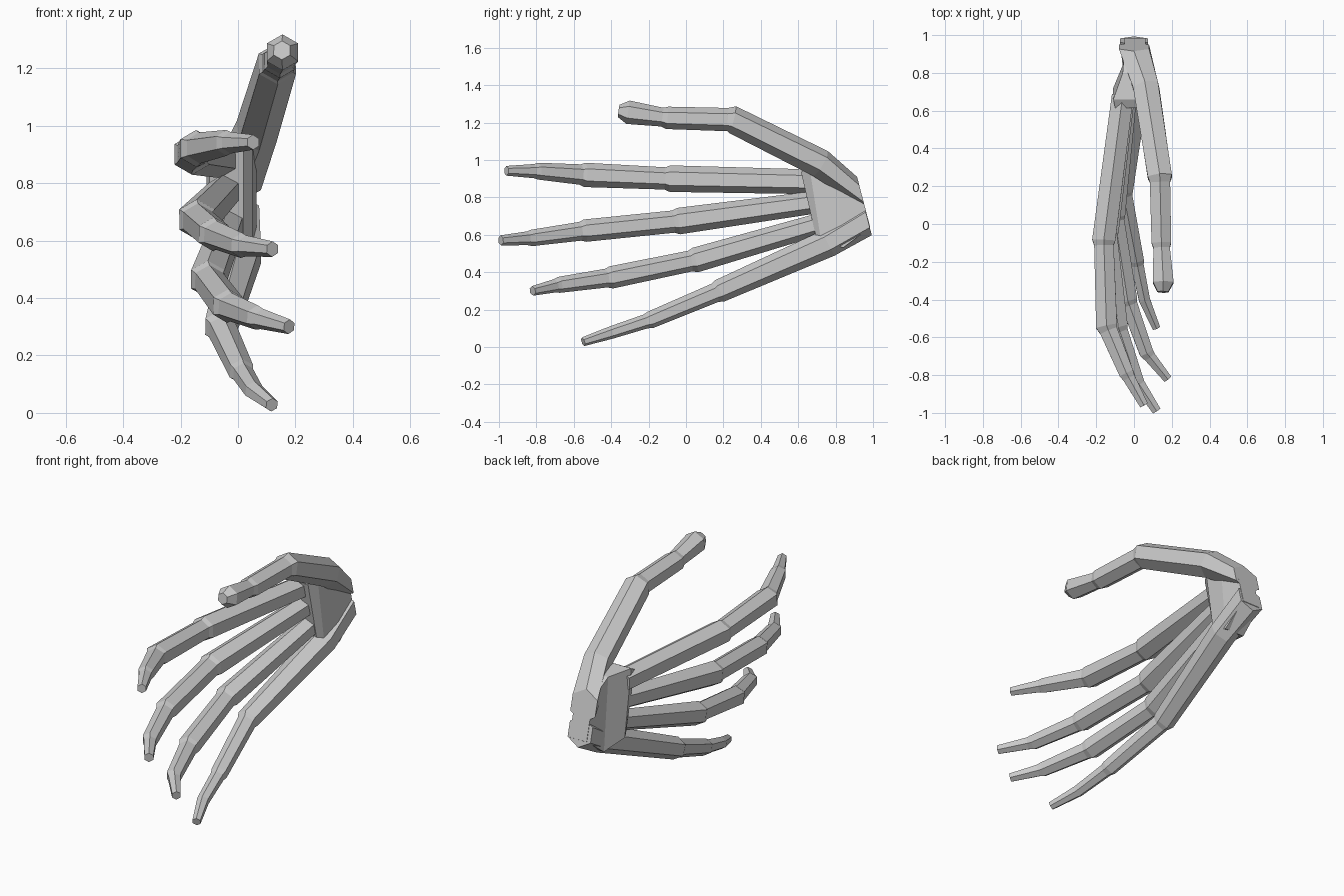
import bpy, bmesh, math
from mathutils import Vector

if "Cube" in bpy.data.objects:
    bpy.data.objects.remove(bpy.data.objects["Cube"])


def loft(name, rings):
    """Skin a series of equal-sized rings and cap both ends."""
    bm = bmesh.new()
    loops = [[bm.verts.new(p) for p in ring] for ring in rings]
    n = len(loops[0])
    for a, b in zip(loops, loops[1:]):
        for i in range(n):
            j = (i + 1) % n
            bm.faces.new((a[i], a[j], b[j], b[i]))
    bm.faces.new(loops[0][::-1])
    bm.faces.new(loops[-1])
    bmesh.ops.recalc_face_normals(bm, faces=bm.faces)
    mesh = bpy.data.meshes.new(name)
    bm.to_mesh(mesh)
    bm.free()
    obj = bpy.data.objects.new(name, mesh)
    bpy.context.collection.objects.link(obj)
    return obj


def bone_chain(name, points, joints, start_dir=None):
    """Six-sided tube; every index in joints is a knuckle followed by a narrower neck."""
    path = []
    for i, (x, y, z, r) in enumerate(points):
        p = Vector((x, y, z))
        path.append((p, r))
        if i in joints:
            step = (Vector(points[i + 1][:3]) - p).normalized()
            path.append((p + step * 0.028, r * 0.84))
    rings = []
    for i, (p, r) in enumerate(path):
        before = path[max(i - 1, 0)][0]
        after = path[min(i + 1, len(path) - 1)][0]
        into = (p - before).normalized()
        out = (after - p).normalized()
        d = (into + out).normalized()
        if i == 0 and start_dir:
            d = Vector(start_dir).normalized()
        side = Vector((0, 0, 1)).cross(d).normalized()
        up = d.cross(side)
        rings.append([p + r * (math.cos(math.radians(60 * k)) * up
                               + math.sin(math.radians(60 * k)) * side)
                      for k in range(6)])
    return loft(name, rings)


# Four-boned fingers: base, knuckle, middle joint, end joint, tip
fingers = {
    "index_finger": [(-.06, .68, .883, .066), (-.16, -.085, .90, .071),
                     (-.145, -.54, .92, .065), (-.04, -.79, .94, .045),
                     (.053, -.96, .942, .026)],
    "middle_finger": [(-.045, .70, .775, .06), (-.143, -.04, .673, .071),
                      (-.085, -.54, .622, .06), (.012, -.825, .583, .044),
                      (.12, -.99, .57, .027)],
    "ring_finger": [(-.03, .73, .662, .058), (-.105, .05, .465, .067),
                    (-.035, -.40, .372, .06), (.065, -.68, .332, .043),
                    (.178, -.82, .30, .026)],
}
for name, pts in fingers.items():
    bone_chain(name, pts, (1, 2, 3))

# Outer digits run right back to the wrist and form its two lobes
wrist_dir = (0, -.97, -.25)
bone_chain("little_finger",
           [(0, .972, .68, .085), (.015, .76, .555, .075), (-.06, .18, .30, .062),
            (.012, -.19, .145, .046), (.055, -.40, .077, .034), (.118, -.55, .028, .024)],
           (2, 3), wrist_dir)
bone_chain("thumb",
           [(0, .938, .82, .092), (.065, .72, .98, .078), (.137, .25, 1.215, .074),
            (.145, -.10, 1.225, .06), (.155, -.31, 1.255, .063), (.153, -.36, 1.262, .033)],
           (2, 3), wrist_dir)

# Palm plate: top (y, z), bottom (y, z), back x, palm x
palm = [((.925, .87), (.985, .64), -.05, .06),
        ((.80, .95), (.84, .53), -.06, .065),
        ((.66, .96), (.72, .58), -.11, .05),
        ((.615, .935), (.695, .59), -.10, .02)]
loft("palm", [[(x0, *t), (x1, *t), (x1, *b), (x0, *b)] for t, b, x0, x1 in palm])
